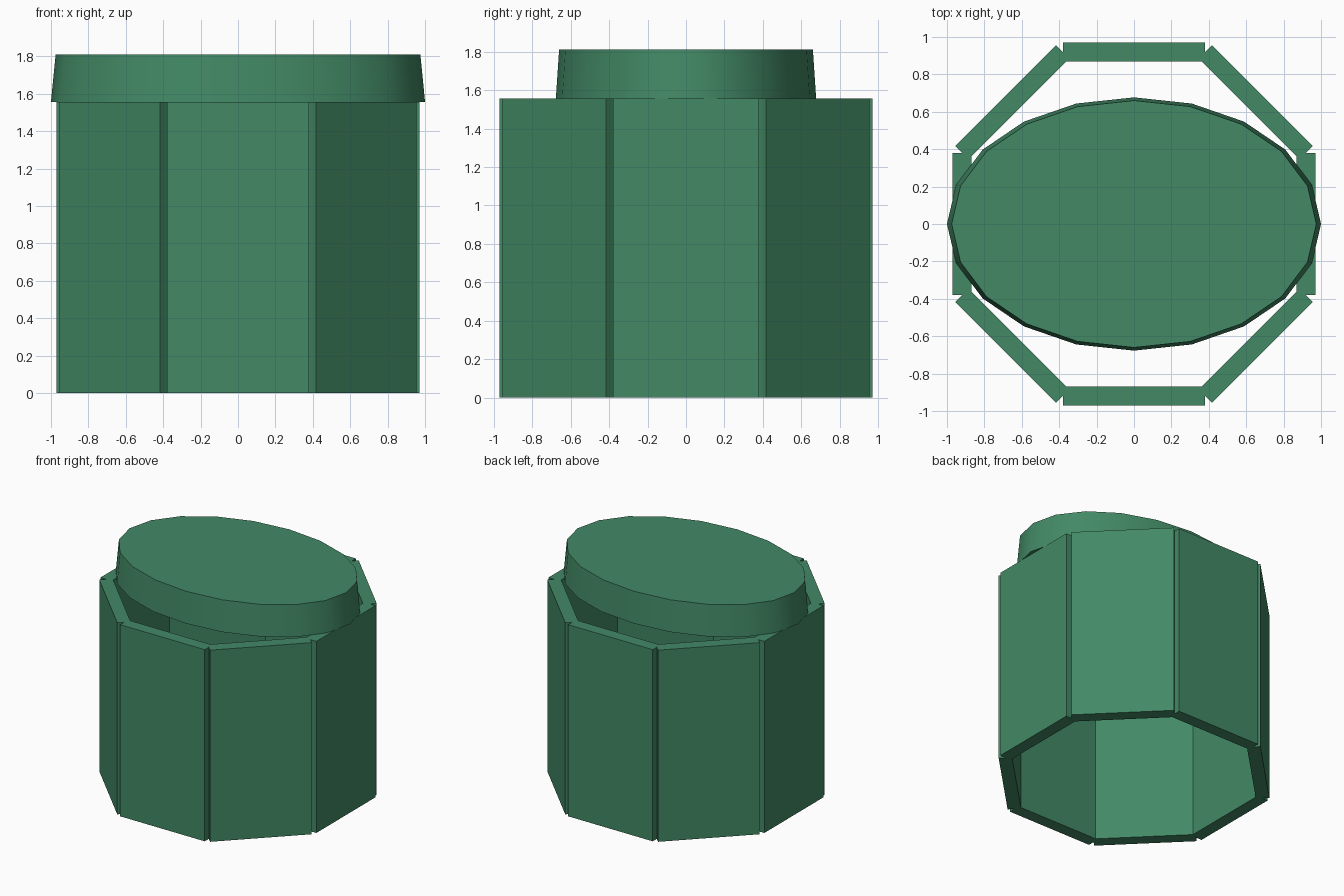
import bpy, math

if "Cube" in bpy.data.objects:
    bpy.data.objects.remove(bpy.data.objects["Cube"])

green = bpy.data.materials.new("green")
green.diffuse_color = (0.055, 0.25, 0.13, 1)
green.use_nodes = True
green.node_tree.nodes["Principled BSDF"].inputs["Base Color"].default_value = green.diffuse_color

WALL_H = 1.557
LID_TOP = 1.81

# Eight separate flat staves standing in a ring
for i in range(8):
    a = i * math.pi / 4
    bpy.ops.mesh.primitive_cube_add(
        size=1,
        location=(0.92 * math.cos(a), 0.92 * math.sin(a), WALL_H / 2),
        rotation=(0, 0, a))
    panel = bpy.context.object
    panel.name = f"wall_panel_{i + 1}"
    panel.scale = (0.1, 0.76, WALL_H)
    panel.data.materials.append(green)

# Tapered oval lid resting on the side panels
bpy.ops.mesh.primitive_cone_add(
    vertices=20, radius1=1.0, radius2=0.975, depth=LID_TOP - WALL_H,
    location=(0, 0, (LID_TOP + WALL_H) / 2))
lid = bpy.context.object
lid.name = "oval_lid"
lid.scale = (1, 0.677, 1)
bpy.ops.object.transform_apply(location=False, rotation=False, scale=True)
bpy.ops.object.shade_smooth_by_angle(angle=math.radians(35))
lid.data.materials.append(green)
